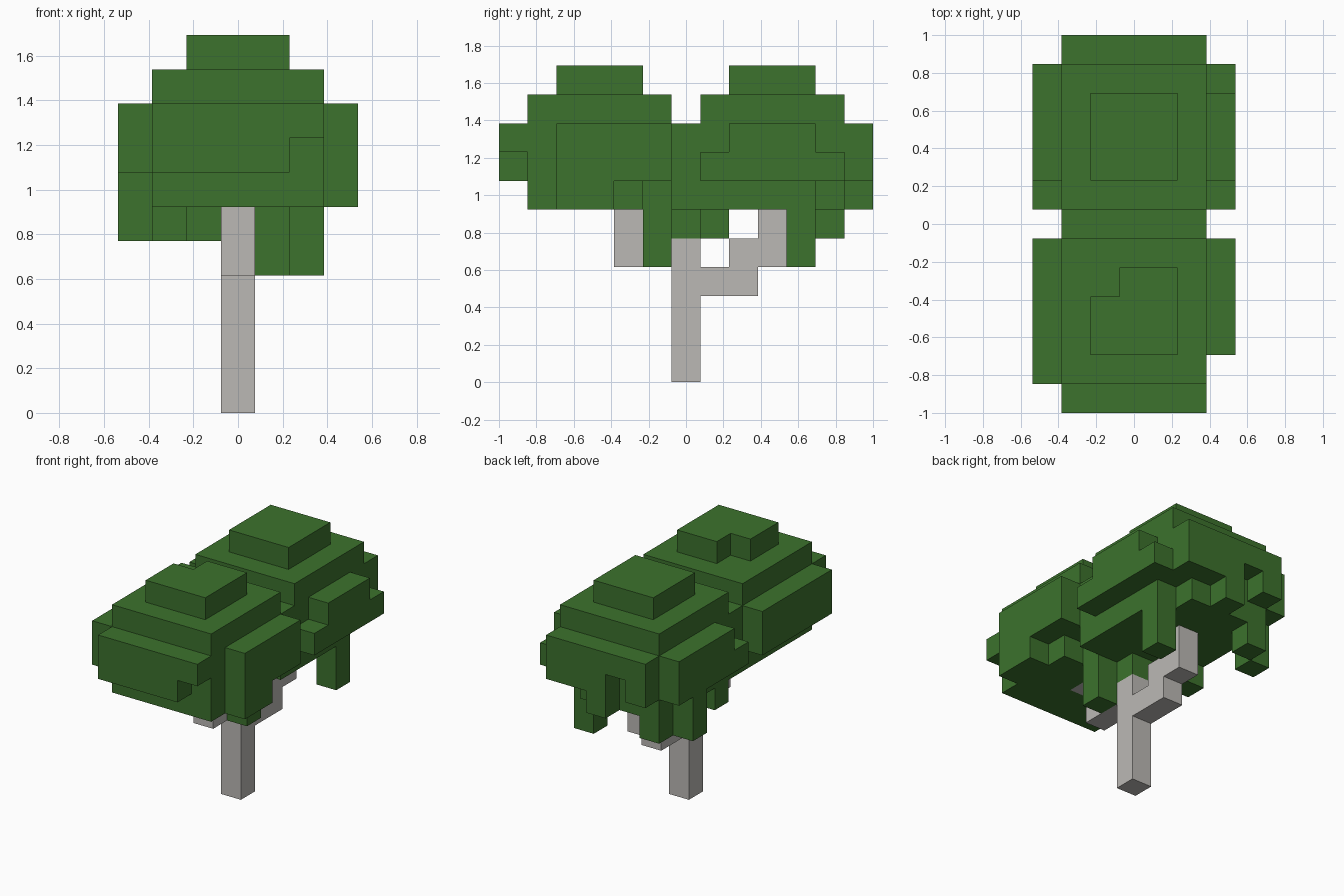
import bpy
import bmesh
from itertools import product
from mathutils import Vector

UNIT = 2 / 13  # edge of one block

cube = bpy.data.objects.get("Cube")
if cube:
    bpy.data.objects.remove(cube, do_unlink=True)


def make_material(name, rgb):
    mat = bpy.data.materials.new(name)
    mat.use_nodes = True
    colour = (*rgb, 1)
    mat.diffuse_color = colour
    mat.node_tree.nodes["Principled BSDF"].inputs["Base Color"].default_value = colour
    return mat


def box(x, y, z):
    """Set of block cells; every argument is a cell index or an inclusive range."""
    spans = [(s, s) if isinstance(s, int) else s for s in (x, y, z)]
    return set(product(*(range(a, b + 1) for a, b in spans)))


def build(name, cells, mat):
    """Outer skin of a set of blocks, with flush faces merged."""
    bm = bmesh.new()
    corners = {}

    def corner(p):
        key = tuple(round(2 * c) for c in p)
        if key not in corners:
            corners[key] = bm.verts.new((p.x * UNIT, p.y * UNIT, (p.z + 0.5) * UNIT))
        return corners[key]

    for cell in sorted(cells):
        centre = Vector(cell)
        for axis, sign in product(range(3), (-1, 1)):
            n, u = Vector(), Vector()
            n[axis] = sign
            u[(axis + 1) % 3] = 1
            if tuple(round(c) for c in centre + n) in cells:
                continue
            v = n.cross(u)
            ring = [centre + (n + u * a + v * b) / 2
                    for a, b in ((-1, -1), (1, -1), (1, 1), (-1, 1))]
            bm.faces.new([corner(p) for p in ring])
    bmesh.ops.dissolve_limit(bm, angle_limit=0.01, verts=bm.verts, edges=bm.edges)
    mesh = bpy.data.meshes.new(name)
    bm.to_mesh(mesh)
    bm.free()
    mesh.materials.append(mat)
    bpy.context.collection.objects.link(bpy.data.objects.new(name, mesh))


leaf_green = make_material("leaf green", (0.045, 0.168, 0.026))
pale_bark = make_material("pale bark", (0.50, 0.485, 0.46))

# Trunk with a stepped branch to the front and another to the back
trunk = box(0, 0, (0, 4))
front_branch = box(0, -1, 4) | box(0, -2, (4, 5)) | box(0, -3, 6)
back_branch = box(0, (1, 2), 3) | box(0, (2, 3), 4) | box(0, 3, 5)
wood = trunk | front_branch | back_branch

# Core of the crown: two lumps joined by a lower bridge
crown = box((-2, 2), (-5, 5), (6, 8))
for side in (-1, 1):
    near, far = sorted((side, 5 * side))
    crown |= box((-2, 2), (near, far), 9)
    crown |= box((-1, 1), (near + 1, far - 1), 10)
    crown |= box((-2, 2), 6 * side, (7, 8))

# Side bulges
crown |= box(-3, (-5, -1), (7, 8))
crown |= box(3, (-4, -1), (7, 8)) | box(3, (-4, -3), 6)
crown |= box(-3, (1, 5), 7) | box(-3, (2, 5), 8)
crown |= box(3, (1, 5), 7) | box(3, (2, 4), 8)

# Gaps in the outline
crown -= box(-1, -2, 10) | box(2, -6, 7) | box(-1, 6, 7)
crown -= box(2, -1, 6) | box(2, 5, 6)

# Hanging leaves
crown |= box(1, -1, (4, 5)) | box(2, 4, (4, 5))
crown |= box(-3, 4, (5, 6)) | box(-2, 5, 5) | box(-2, 1, 5)
crown |= box((-1, 0), 0, 5) | box(0, 6, 6)

build("trunk_and_branches", wood, pale_bark)
build("leaf_crown", crown - wood, leaf_green)
